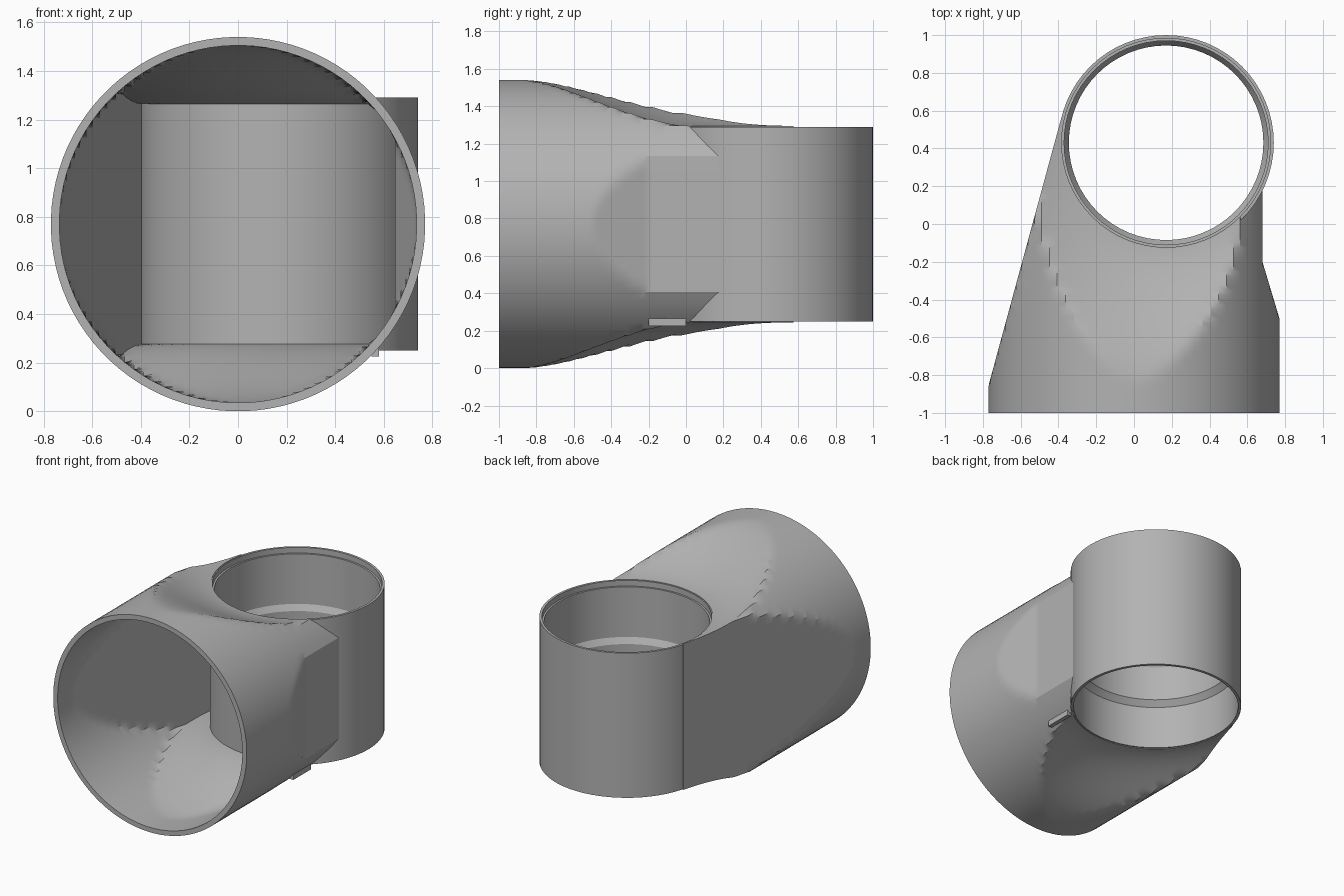
import bpy, bmesh, math

cube = bpy.data.objects.get("Cube")
if cube:
    bpy.data.objects.remove(cube, do_unlink=True)

R, MID = 0.77, 0.77            # round inlet radius and axis height
CX, CY, RING = 0.17, 0.43, 0.57  # vertical collar centre and radius
HALF = 0.52                    # half height of the collar
WALL = 0.035
STEP = 0.025

grey = bpy.data.materials.new("grey plastic")
grey.use_nodes = True
colour = (0.45, 0.45, 0.45, 1)
grey.diffuse_color = colour
grey.node_tree.nodes["Principled BSDF"].inputs["Base Color"].default_value = colour


def make_object(name, bm):
    bmesh.ops.recalc_face_normals(bm, faces=bm.faces)
    mesh = bpy.data.meshes.new(name)
    bm.to_mesh(mesh)
    bm.free()
    mesh.materials.append(grey)
    obj = bpy.data.objects.new(name, mesh)
    bpy.context.collection.objects.link(obj)
    return obj


def activate(obj):
    bpy.ops.object.select_all(action='DESELECT')
    obj.select_set(True)
    bpy.context.view_layer.objects.active = obj


def smooth(obj, angle=25):
    activate(obj)
    bpy.ops.object.shade_smooth_by_angle(angle=math.radians(angle))


def section_point(a, y, inset):
    """Round duct, trimmed by the side planes and the hollow around the collar."""
    r = R - inset
    left = CX - (RING - inset - 0.2625 * (y - CY)) / 0.965
    right = R - 0.09 * min(1, max(0, (y + 0.5) / 0.3)) - inset
    x = min(max(r * math.cos(a), left), right)
    u = (math.hypot(x - CX, y - CY) - 0.5) / 0.82
    u = min(1, max(0, u))
    limit = HALF + (R - HALF) * u * u * (3 - 2 * u) - inset * 0.9
    z = min(max(r * math.sin(a), -limit), limit)
    return x, y, MID + z


def duct_solid(name, start, steps, inset, sides):
    bm = bmesh.new()
    loops = []
    for i in range(steps + 1):
        y = start + i * STEP
        loops.append([bm.verts.new(section_point(math.tau * (k + 0.5) / sides, y, inset))
                      for k in range(sides)])
    for a, b in zip(loops, loops[1:]):
        for k in range(sides):
            n = (k + 1) % sides
            bm.faces.new((a[k], a[n], b[n], b[k]))
    bm.faces.new(loops[0])
    bm.faces.new(loops[-1])
    return make_object(name, bm)


def cut(obj, cutter):
    cutter.hide_render = True
    activate(obj)
    mod = obj.modifiers.new("cut", 'BOOLEAN')
    mod.operation = 'DIFFERENCE'
    mod.solver = 'EXACT'
    mod.object = cutter
    bpy.ops.object.modifier_apply(modifier=mod.name)
    bpy.data.objects.remove(cutter, do_unlink=True)


# Tapering duct shell, open at the front and ending on the collar wall
duct = duct_solid("duct", -1.0, 63, 0.0, 96)
cut(duct, duct_solid("duct_hollow", -1.0 - STEP, 65, WALL, 96))
bm = bmesh.new()
bmesh.ops.create_cone(bm, cap_ends=True, segments=64, radius1=RING - 0.01,
                      radius2=RING - 0.01, depth=3)
bmesh.ops.translate(bm, verts=bm.verts, vec=(CX, CY, MID))
cut(duct, make_object("collar_cutter", bm))
smooth(duct)

# Vertical collar: closed wall profile with a narrower band inside
profile = [(RING, 0.25), (RING, 1.29), (0.553, 1.29), (0.553, 1.25), (0.54, 1.25),
           (0.54, 0.89), (0.515, 0.85), (0.515, 0.60), (0.55, 0.56), (0.55, 0.25)]
bm = bmesh.new()
SEG = 64
rings = [[bm.verts.new((CX + r * math.cos(math.tau * k / SEG),
                        CY + r * math.sin(math.tau * k / SEG), z))
          for k in range(SEG)] for r, z in profile]
for a, b in zip(rings, rings[1:] + rings[:1]):
    for k in range(SEG):
        n = (k + 1) % SEG
        bm.faces.new((a[k], a[n], b[n], b[k]))
smooth(make_object("collar", bm))

# Small tab under the right-hand joint
bm = bmesh.new()
bmesh.ops.create_cube(bm, size=1)
bmesh.ops.scale(bm, verts=bm.verts, vec=(0.03, 0.2, 0.055))
bmesh.ops.translate(bm, verts=bm.verts, vec=(0.565, -0.1, 0.253))
make_object("bottom_tab", bm)
